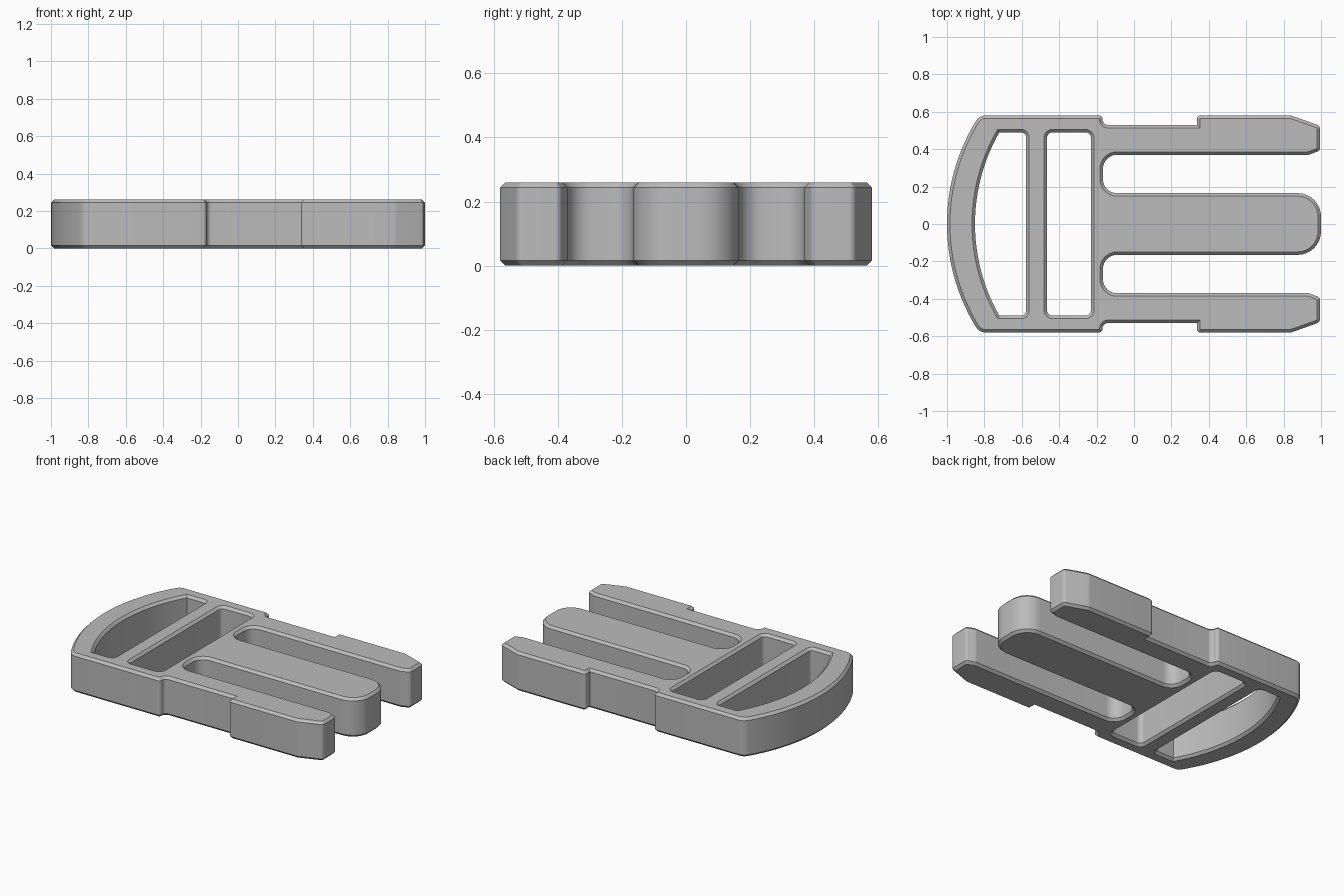
import bpy
import bmesh
from math import sin, cos, radians, tan
from mathutils import Vector

if "Cube" in bpy.data.objects:
    bpy.data.objects.remove(bpy.data.objects["Cube"], do_unlink=True)

HEIGHT, CHAMFER = 0.26, 0.016


def mirrored(half):
    """Close a half outline (y >= 0) by mirroring it across y = 0."""
    return half + [(x, -y, r) for x, y, r in reversed(half) if y > 0]


def bow(centre, radius, start, steps):
    """Left-hand arc from the start angle down to y = 0."""
    angles = [radians(start) * (1 - i / steps) for i in range(steps + 1)]
    return [(centre - radius * cos(a), radius * sin(a), 0) for a in angles]


def rounded(corners, steps=8):
    """Turn (x, y, radius) corners into a polyline with filleted corners."""
    points = []
    for i, (x, y, r) in enumerate(corners):
        p = Vector((x, y))
        if not r:
            points.append(p)
            continue
        before = (Vector(corners[i - 1][:2]) - p).normalized()
        after = (Vector(corners[(i + 1) % len(corners)][:2]) - p).normalized()
        half = before.angle(after) / 2
        start = p + before * (r / tan(half))
        centre = p + (before + after).normalized() * (r / sin(half))
        end = p + after * (r / tan(half))
        sweep = (start - centre).angle_signed(end - centre)
        for k in range(steps + 1):
            a = -sweep * k / steps
            v = start - centre
            points.append(centre + Vector((v.x * cos(a) - v.y * sin(a),
                                           v.x * sin(a) + v.y * cos(a))))
    return points


def oriented(points, ccw):
    area = sum(points[i - 1].cross(p) for i, p in enumerate(points))
    return points if (area > 0) == ccw else points[::-1]


def inset(points, d):
    """Move a loop towards the material, which lies on its left."""
    result = []
    for i, p in enumerate(points):
        a = (p - points[i - 1]).normalized()
        b = (points[(i + 1) % len(points)] - p).normalized()
        n1, n2 = Vector((-a.y, a.x)), Vector((-b.y, b.x))
        result.append(p + (n1 + n2) * (d / (1 + n1.dot(n2))))
    return result


# Outer outline: tongue, slot, side arm, shoulder, bowed end
outline = mirrored([
    (1.0, 0.165, 0.125), (-0.166, 0.165, 0.075), (-0.166, 0.37, 0.075),
    (0.935, 0.37, 0.04), (0.995, 0.393, 0.022), (0.995, 0.525, 0.025),
    (0.84, 0.58, 0.06), (0.337, 0.58, 0.018), (0.337, 0.53, 0),
    (-0.168, 0.53, 0.028), (-0.168, 0.58, 0.02), (-0.827, 0.58, 0.06),
] + bow(0.06, 1.06, 30, 12))

# Strap windows: bowed one and rectangular one
bow_window = mirrored([(-0.578, 0.49, 0.025)] + bow(0.138, 0.988, 29.7, 12))
bar_window = mirrored([(-0.23, 0.49, 0.03), (-0.465, 0.49, 0.03)])

loops = [oriented(rounded(outline), True),
         oriented(rounded(bow_window), False),
         oriented(rounded(bar_window), False)]

# Chamfered walls around every loop, then flat caps with the windows left open
bm = bmesh.new()
caps = {0: [], 3: []}
for loop in loops:
    small = inset(loop, CHAMFER)
    levels = [(small, 0), (loop, CHAMFER),
              (loop, HEIGHT - CHAMFER), (small, HEIGHT)]
    rings = [[bm.verts.new((p.x, p.y, z)) for p in pts] for pts, z in levels]
    for low, high in zip(rings, rings[1:]):
        for i in range(len(low)):
            bm.faces.new((low[i - 1], low[i], high[i], high[i - 1]))
    for level in caps:
        ring = rings[level]
        caps[level] += [bm.edges.get((ring[i - 1], ring[i]))
                        for i in range(len(ring))]
for edges in caps.values():
    bmesh.ops.triangle_fill(bm, use_beauty=True, edges=edges)
bmesh.ops.recalc_face_normals(bm, faces=bm.faces[:])

mesh = bpy.data.meshes.new("strap_clip")
bm.to_mesh(mesh)
bm.free()
clip = bpy.data.objects.new("strap_clip", mesh)
bpy.context.collection.objects.link(clip)

# Plain grey plastic
grey = bpy.data.materials.new("grey_plastic")
grey.use_nodes = True
colour = (0.5, 0.5, 0.5, 1)
grey.diffuse_color = colour
grey.node_tree.nodes["Principled BSDF"].inputs["Base Color"].default_value = colour
mesh.materials.append(grey)

bpy.ops.object.select_all(action="DESELECT")
clip.select_set(True)
bpy.context.view_layer.objects.active = clip
bpy.ops.object.shade_smooth_by_angle(angle=radians(30))
